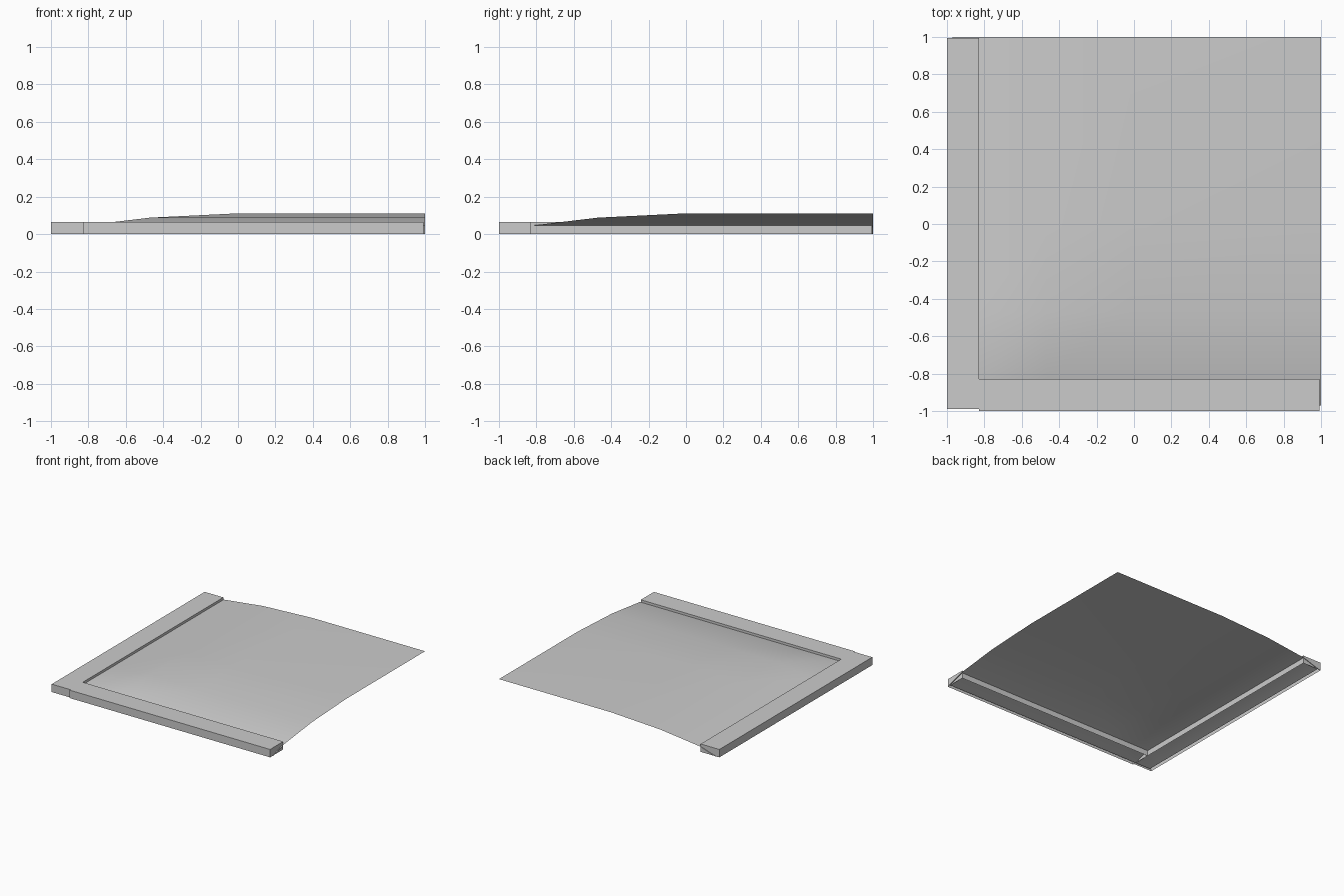
import bpy
import bmesh

cube = bpy.data.objects.get("Cube")
if cube:
    bpy.data.objects.remove(cube, do_unlink=True)

grey = bpy.data.materials.new("plain grey")
grey.use_nodes = True
grey.diffuse_color = (0.6, 0.6, 0.6, 1)
grey.node_tree.nodes["Principled BSDF"].inputs["Base Color"].default_value = grey.diffuse_color


def add_object(name, bm):
    bmesh.ops.recalc_face_normals(bm, faces=bm.faces)
    mesh = bpy.data.meshes.new(name)
    bm.to_mesh(mesh)
    bm.free()
    mesh.materials.append(grey)
    obj = bpy.data.objects.new(name, mesh)
    bpy.context.scene.collection.objects.link(obj)
    return obj


def add_curb(name, x0, x1, y0, y1, height=0.065):
    """Box with an open underside."""
    bm = bmesh.new()
    bmesh.ops.create_cube(bm, size=1)
    for v in bm.verts:
        v.co.x = x1 if v.co.x > 0 else x0
        v.co.y = y1 if v.co.y > 0 else y0
        v.co.z = height if v.co.z > 0 else 0
    bottom = [f for f in bm.faces if f.calc_center_median().z < 0.01]
    bmesh.ops.delete(bm, geom=bottom, context='FACES_ONLY')
    return add_object(name, bm)


# Curbs along the right and front sides
add_curb("side_curb", -1, -0.83, -0.99, 0.995)
add_curb("front_curb", -0.83, 0.992, -1, -0.83)

# Ground sheet that rises from both curbs and levels out, with a ridge on the diagonal
profile = [(-0.97, 0.0), (-0.83, 0.045), (-0.47, 0.088), (-0.02, 0.11), (1, 0.11)]
bm = bmesh.new()
grid = [[bm.verts.new((px, py, min(px_z, py_z))) for py, py_z in profile]
        for px, px_z in profile]
cells = len(profile) - 1
for i in range(cells):
    for j in range(cells):
        a, b = grid[i][j], grid[i + 1][j]
        c, d = grid[i + 1][j + 1], grid[i][j + 1]
        if i == j:
            bm.faces.new((a, b, c))
            bm.faces.new((a, c, d))
        else:
            bm.faces.new((a, b, c, d))
sheet = add_object("ground_sheet", bm)
if sheet.data.polygons[0].normal.z < 0:
    sheet.data.flip_normals()
sheet.data.shade_smooth()
